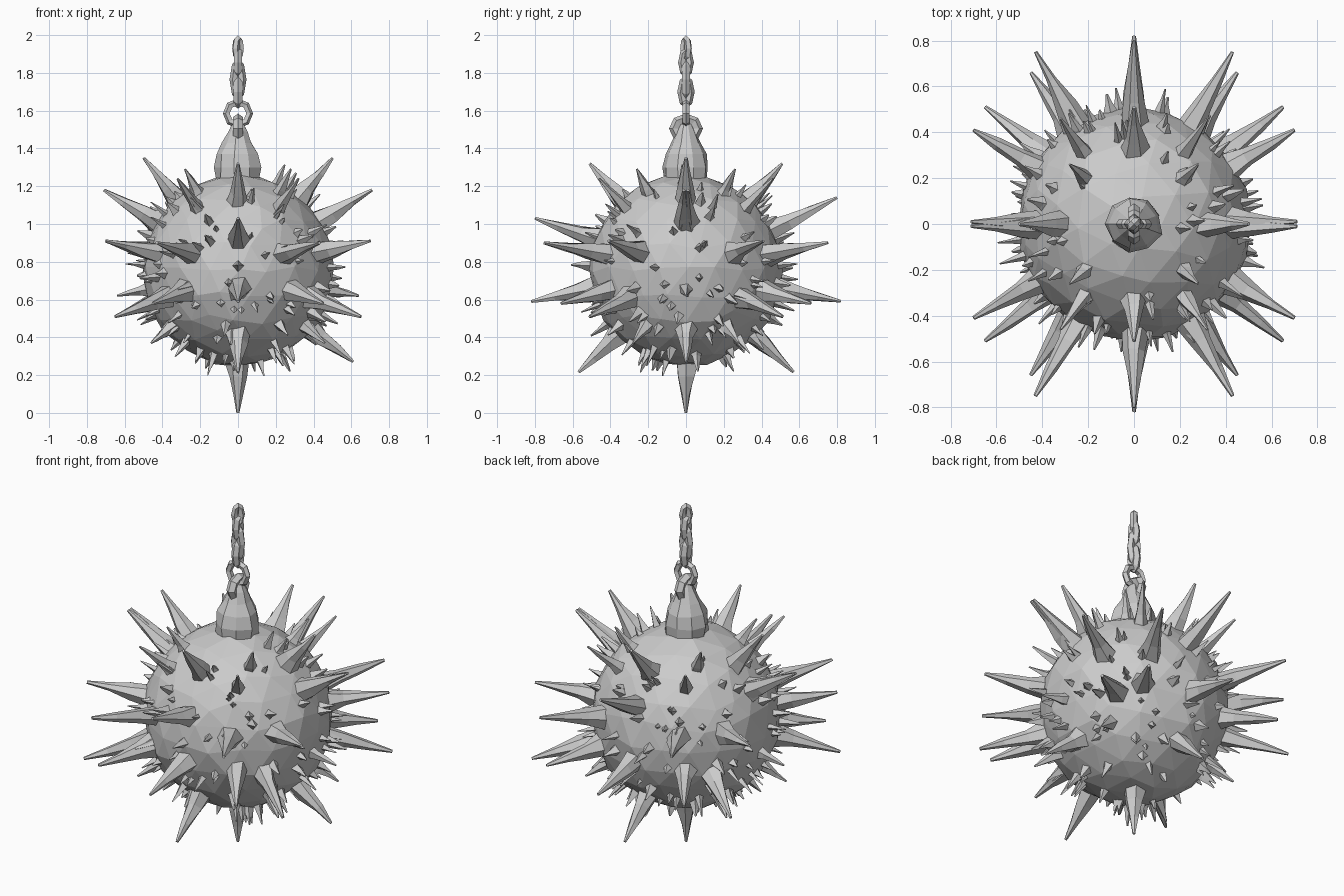
import bpy, bmesh, math, random
from mathutils import Vector, Matrix

if "Cube" in bpy.data.objects:
    bpy.data.objects.remove(bpy.data.objects["Cube"])

random.seed(7)
C = Vector((0, 0, 0.755))   # ball centre
R = 0.508                   # ball radius


def finish(name, bm):
    bmesh.ops.recalc_face_normals(bm, faces=bm.faces)
    me = bpy.data.meshes.new(name)
    bm.to_mesh(me)
    bm.free()
    ob = bpy.data.objects.new(name, me)
    bpy.context.collection.objects.link(ob)
    return ob


def loft(bm, start, direction, profile, sides, jitter=0.0):
    """Faceted solid of (distance, radius) rings along a direction."""
    q = direction.to_track_quat('Z', 'Y')
    rings = []
    for d, r in profile:
        ring = []
        for i in range(sides):
            a = math.tau * i / sides
            rr = r * (1 + random.uniform(-jitter, jitter))
            ring.append(bm.verts.new(start + q @ Vector((rr * math.cos(a), rr * math.sin(a), d))))
        rings.append(ring)
    for lo, hi in zip(rings, rings[1:]):
        for i in range(sides):
            j = (i + 1) % sides
            bm.faces.new((lo[i], lo[j], hi[j], hi[i]))
    bm.faces.new(rings[0][::-1])
    bm.faces.new(rings[-1])


def spike(bm, tip, base, sides):
    """Tapering spike from just inside the ball out to the tip."""
    v = Vector(tip) - C
    ln = v.length
    s = R - 0.03
    prof = [(s, base), (s + (ln - s) * 0.3, base * 0.68),
            (s + (ln - s) * 0.65, base * 0.38), (ln, base * 0.12)]
    loft(bm, C, v.normalized(), prof, sides, 0.2)


def mirrored(x, y, z):
    return sorted({(sx * x, sy * y, z) for sx in (1, -1) for sy in (1, -1)})


# Faceted ball
bm = bmesh.new()
bmesh.ops.create_icosphere(bm, subdivisions=3, radius=R)
for v in bm.verts:
    side = Vector([random.uniform(-0.02, 0.02) for _ in range(3)])
    v.co = (v.co + side).normalized() * R * random.uniform(0.99, 1.015) + C
bmesh.ops.triangulate(bm, faces=bm.faces)
finish("ball", bm)

# Long spikes
tips = [(0, 0, 0), (0, 0.8, 1.14), (0, -0.8, 1.03), (0.61, 0, 0.27)]
for p in [(0.5, 0, 1.35), (0.71, 0.01, 1.18), (0, 0.51, 1.32),
          (0, 0.82, 0.59), (0.70, 0.41, 0.91), (0.65, 0.51, 0.51),
          (0.43, 0.75, 0.9), (0.45, 0.66, 0.58), (0, 0.57, 0.215)]:
    tips += mirrored(*p)
bm = bmesh.new()
for t in tips:
    spike(bm, t, 0.066, 6)
finish("long_spikes", bm)

# Medium spikes on the shoulders and lower flanks
bm = bmesh.new()
for p in [(0.28, 0.26, 1.29), (0.32, 0.46, 1.24), (0.64, 0.0, 0.62),
          (0.46, 0.28, 0.37)]:
    for t in mirrored(*p):
        spike(bm, t, 0.044, 5)
finish("medium_spikes", bm)

# Small thorns, in loose clusters, denser on the lower half
bm = bmesh.new()
golden = math.pi * (3 - math.sqrt(5))
n = 84
for i in range(n):
    z = 0.84 - 1.78 * (i / (n - 1)) ** 0.85
    a = i * golden
    r = math.sqrt(1 - z * z)
    d0 = Vector((r * math.cos(a), r * math.sin(a), z))
    for k in range(random.choice((1, 2, 3))):
        d = (d0 + Vector([random.uniform(-0.16, 0.16) for _ in range(3)])).normalized()
        spike(bm, C + d * (R + random.uniform(0.03, 0.11)), random.uniform(0.022, 0.042), 4)
finish("small_thorns", bm)

# Cap that carries the hanging ring
bm = bmesh.new()
loft(bm, Vector((0, 0, 0)), Vector((0, 0, 1)),
     [(1.20, 0.115), (1.30, 0.122), (1.37, 0.108), (1.43, 0.08), (1.49, 0.05), (1.53, 0.03)], 9, 0.08)
finish("cap", bm)


def link(name, zc, a, b, minor, turn, seg=8, tube=5):
    """Chain link: oval of half width a and half height b, upright."""
    bm = bmesh.new()
    rot = Matrix.Rotation(turn, 3, 'Z')
    rings = []
    for i in range(seg):
        t = math.tau * i / seg
        c = Vector((a * math.cos(t), 0, b * math.sin(t)))
        out = Vector((math.cos(t), 0, math.sin(t)))
        ring = []
        for j in range(tube):
            u = math.tau * j / tube
            p = c + out * minor * math.cos(u) + Vector((0, minor * math.sin(u), 0))
            ring.append(bm.verts.new(rot @ p + Vector((0, 0, zc))))
        rings.append(ring)
    for i in range(seg):
        r0, r1 = rings[i], rings[(i + 1) % seg]
        for j in range(tube):
            k = (j + 1) % tube
            bm.faces.new((r0[j], r0[k], r1[k], r1[j]))
    finish(name, bm)


# Lug across the ring, hanging ring and chain links
link("cap_lug", 1.505, 0.062, 0.052, 0.028, math.pi / 2)
link("hanging_ring", 1.585, 0.06, 0.06, 0.02, 0)
link("chain_link_1", 1.70, 0.022, 0.065, 0.024, math.pi / 2)
link("chain_link_2", 1.765, 0.022, 0.09, 0.023, 0)
link("chain_link_3", 1.855, 0.02, 0.06, 0.022, math.pi / 2)
link("chain_link_4", 1.93, 0.018, 0.05, 0.02, math.pi / 4)
